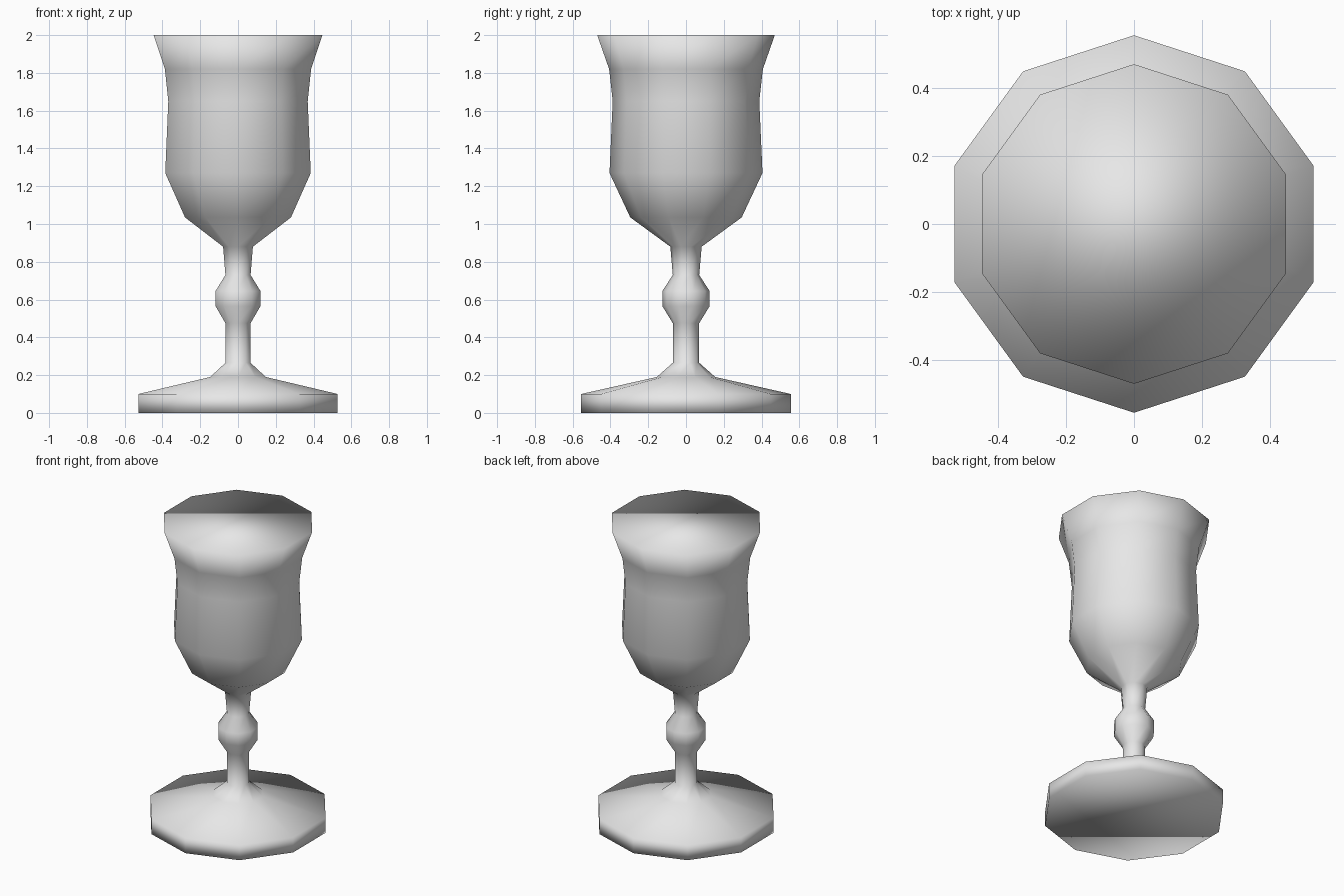
import bpy
import bmesh
from math import pi, sin, cos

cube = bpy.data.objects.get("Cube")
if cube:
    bpy.data.objects.remove(cube, do_unlink=True)

SIDES = 10

# Turned outline as (radius, height), from the foot up to the rim
FOOT = [(0.555, 0), (0.555, 0.1), (0.155, 0.19)]
STEM = [(0.07, 0.265), (0.07, 0.475), (0.125, 0.565), (0.125, 0.645),
        (0.07, 0.73), (0.083, 0.88)]
BOWL = [(0.295, 1.035), (0.405, 1.27), (0.388, 1.65), (0.407, 1.82), (0.47, 2)]

# Plain grey material
grey = bpy.data.materials.new("light grey")
grey.use_nodes = True
colour = (0.8, 0.8, 0.8, 1)
grey.diffuse_color = colour
grey.node_tree.nodes["Principled BSDF"].inputs["Base Color"].default_value = colour


def turned(name, profile):
    """Sweep the outline into one closed, faceted body with corners on the y axis."""
    bm = bmesh.new()
    rings = []
    for r, z in profile:
        angles = [pi / 2 + 2 * pi * i / SIDES for i in range(SIDES)]
        rings.append([bm.verts.new((r * cos(a), r * sin(a), z)) for a in angles])
    for low, high in zip(rings, rings[1:]):
        for i in range(SIDES):
            j = (i + 1) % SIDES
            bm.faces.new((low[i], low[j], high[j], high[i]))
    # Flat underside and flat filled top
    bm.faces.new(rings[0][::-1])
    bm.faces.new(rings[-1])
    for face in bm.faces:
        face.smooth = True
    mesh = bpy.data.meshes.new(name)
    bm.to_mesh(mesh)
    bm.free()
    mesh.materials.append(grey)
    obj = bpy.data.objects.new(name, mesh)
    bpy.context.collection.objects.link(obj)
    return obj


turned("goblet", FOOT + STEM + BOWL)
